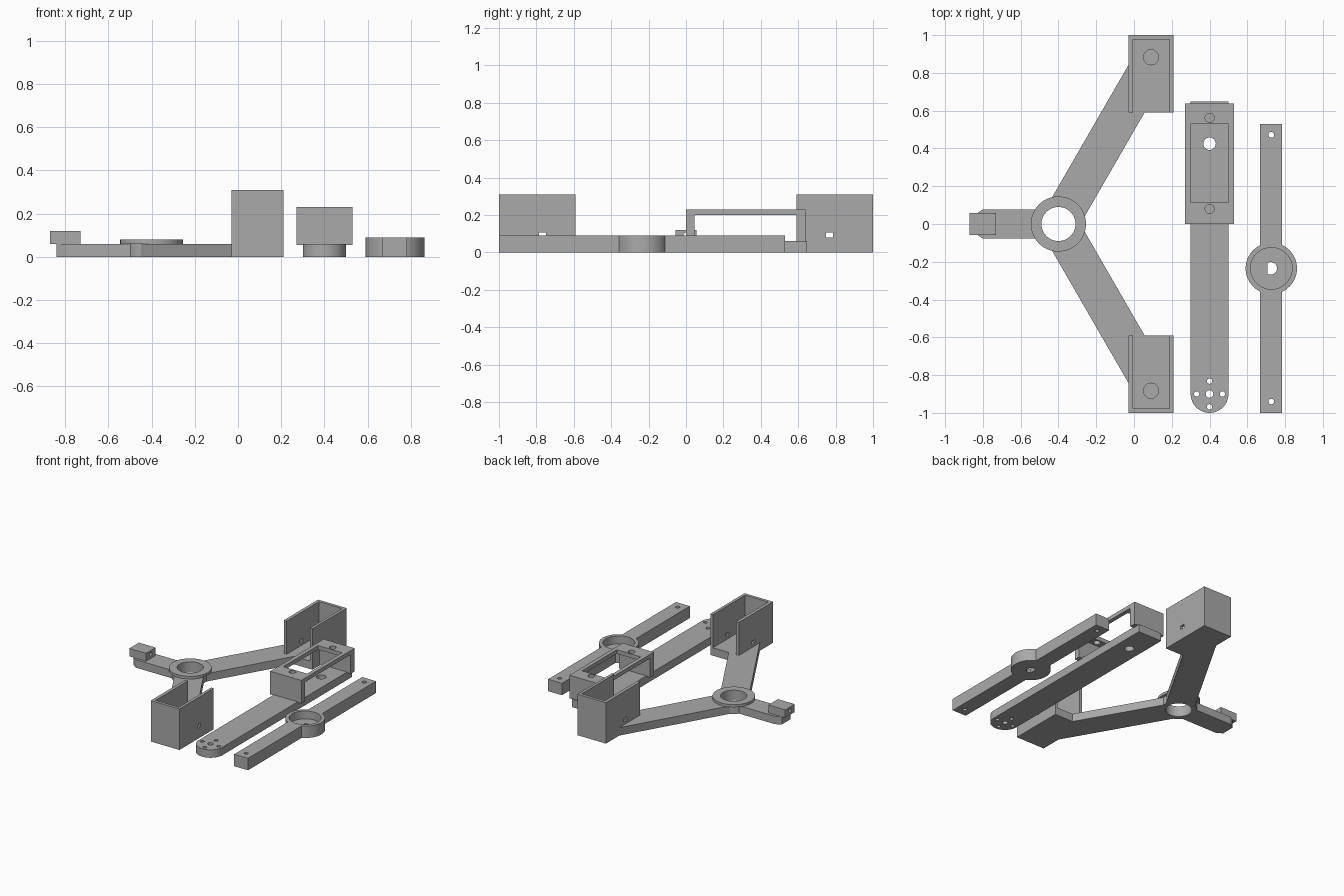
import bpy, math
from mathutils import Matrix

if "Cube" in bpy.data.objects:
    bpy.data.objects.remove(bpy.data.objects["Cube"])

grey = bpy.data.materials.new("grey plastic")
grey.diffuse_color = (0.4, 0.4, 0.4, 1)
grey.use_nodes = True
grey.node_tree.nodes["Principled BSDF"].inputs["Base Color"].default_value = grey.diffuse_color


def prism(name, pts, z0, z1):
    """Extrude a counter-clockwise outline from z0 to z1."""
    n = len(pts)
    verts = [(x, y, z) for z in (z0, z1) for x, y in pts]
    faces = [tuple(range(n))[::-1], tuple(range(n, 2 * n))]
    faces += [(i, (i + 1) % n, n + (i + 1) % n, n + i) for i in range(n)]
    me = bpy.data.meshes.new(name)
    me.from_pydata(verts, [], faces)
    me.materials.append(grey)
    ob = bpy.data.objects.new(name, me)
    bpy.context.collection.objects.link(ob)
    return ob


def box(name, x0, x1, y0, y1, z0, z1):
    return prism(name, [(x0, y0), (x1, y0), (x1, y1), (x0, y1)], z0, z1)


def arc(x, y, r, a0=0, a1=360, n=48):
    full = a1 - a0 == 360
    angles = [math.radians(a0 + (a1 - a0) * i / (n if full else n - 1)) for i in range(n)]
    return [(x + r * math.cos(a), y + r * math.sin(a)) for a in angles]


def disc(name, x, y, r, z0, z1, n=48):
    return prism(name, arc(x, y, r, n=n), z0, z1)


def combine(ob, tools, op):
    """Apply booleans with every tool, then discard the tools."""
    for t in tools:
        m = ob.modifiers.new("bool", 'BOOLEAN')
        m.operation, m.solver, m.object = op, 'EXACT', t
        dg = bpy.context.evaluated_depsgraph_get()
        dg.update()
        me = bpy.data.meshes.new_from_object(ob.evaluated_get(dg))
        ob.modifiers.clear()
        ob.data = me
        bpy.data.objects.remove(t)


def finish(ob):
    bpy.ops.object.select_all(action='DESELECT')
    ob.select_set(True)
    bpy.context.view_layer.objects.active = ob
    bpy.ops.object.shade_smooth_by_angle(angle=math.radians(30))


# Three-armed frame: hub, clip arm and two motor arms
HX = -0.4
frame = disc("three_arm_frame", HX, 0, 0.125, 0, 0.06, 64)
adds = [prism("clip_arm", [(-0.84, -0.05), (-0.80, -0.077), (HX, -0.077),
                           (HX, 0.077), (-0.80, 0.077), (-0.84, 0.05)], 0, 0.06),
        box("clip_block", -0.87, -0.73, -0.057, 0.057, 0.06, 0.12)]
cuts = []
for s in (1, -1):
    arm = box("motor_arm", 0, 0.95, -0.1, 0.1, 0, 0.06)
    arm.data.transform(Matrix.Translation((HX, 0, 0)) @ Matrix.Rotation(s * math.pi / 3, 4, 'Z'))
    adds.append(arm)
    ya, yb = sorted((s * 0.59, s * 1.0))
    adds.append(box("motor_box", -0.03, 0.21, ya, yb, 0, 0.31))
    # open-ended cavity, side slots and floor recess
    ya, yb = sorted((s * 0.55, s * 0.977))
    cuts.append(box("cavity", -0.005, 0.188, ya, yb, 0.06, 0.4))
    cuts.append(box("slot", -0.1, 0.3, s * 0.767 - 0.018, s * 0.767 + 0.018, 0.08, 0.107))
    cuts.append(disc("recess", 0.09, s * 0.883, 0.04, 0.03, 0.1))
adds.append(disc("hub_flange", HX, 0, 0.146, 0.06, 0.08, 64))
cuts.append(disc("bore", HX, 0, 0.09, -0.1, 0.2, 64))
clip_hole = disc("clip_hole", 0, 0, 0.014, -0.2, 0.2, 24)
clip_hole.data.transform(Matrix.Translation((-0.8, 0, 0.092)) @ Matrix.Rotation(math.pi / 2, 4, 'Y'))
cuts.append(clip_hole)
combine(frame, adds, 'UNION')
combine(frame, cuts, 'DIFFERENCE')
finish(frame)

# Long arm with rounded, drilled end
long_arm = prism("long_arm", arc(0.4, -0.9, 0.1, 180, 360, 32) + [(0.5, 0.648), (0.3, 0.648)], 0, 0.06)
holes = [(0.4, -0.9, 0.02), (0.4, 0.425, 0.033)]
holes += [(0.4 + dx * 0.068, -0.9 + dy * 0.068, 0.014)
          for dx, dy in ((1, 0), (-1, 0), (0, 1), (0, -1))]
combine(long_arm, [disc("drill", x, y, r, -0.1, 0.1, 24) for x, y, r in holes], 'DIFFERENCE')
finish(long_arm)

# Bracket bridge on the long arm, open at both sides
bracket = box("motor_bracket", 0.27, 0.53, 0, 0.638, 0.055, 0.23)
combine(bracket, [box("tunnel", 0.2, 0.6, 0.045, 0.59, 0, 0.2),
                  box("window", 0.3, 0.5, 0.113, 0.53, 0.1, 0.3),
                  disc("screw_hole", 0.4, 0.08, 0.024, 0.1, 0.3, 24),
                  disc("screw_hole", 0.4, 0.562, 0.024, 0.1, 0.3, 24)], 'DIFFERENCE')
finish(bracket)

# Narrow bar with round cup and D-shaped shaft hole
CX, CY = 0.727, -0.235
bar = box("narrow_bar", 0.668, 0.784, -1, 0.53, 0, 0.09)
combine(bar, [disc("cup", CX, CY, 0.136, 0, 0.09, 64)], 'UNION')
combine(bar, [disc("cup_recess", CX, CY, 0.11, 0.03, 0.2, 64),
              prism("shaft_hole", arc(0.724, CY, 0.033, -123, 123, 32), -0.1, 0.2),
              disc("end_hole", CX, 0.472, 0.015, -0.1, 0.2, 24),
              disc("end_hole", CX, -0.94, 0.015, -0.1, 0.2, 24)], 'DIFFERENCE')
finish(bar)
